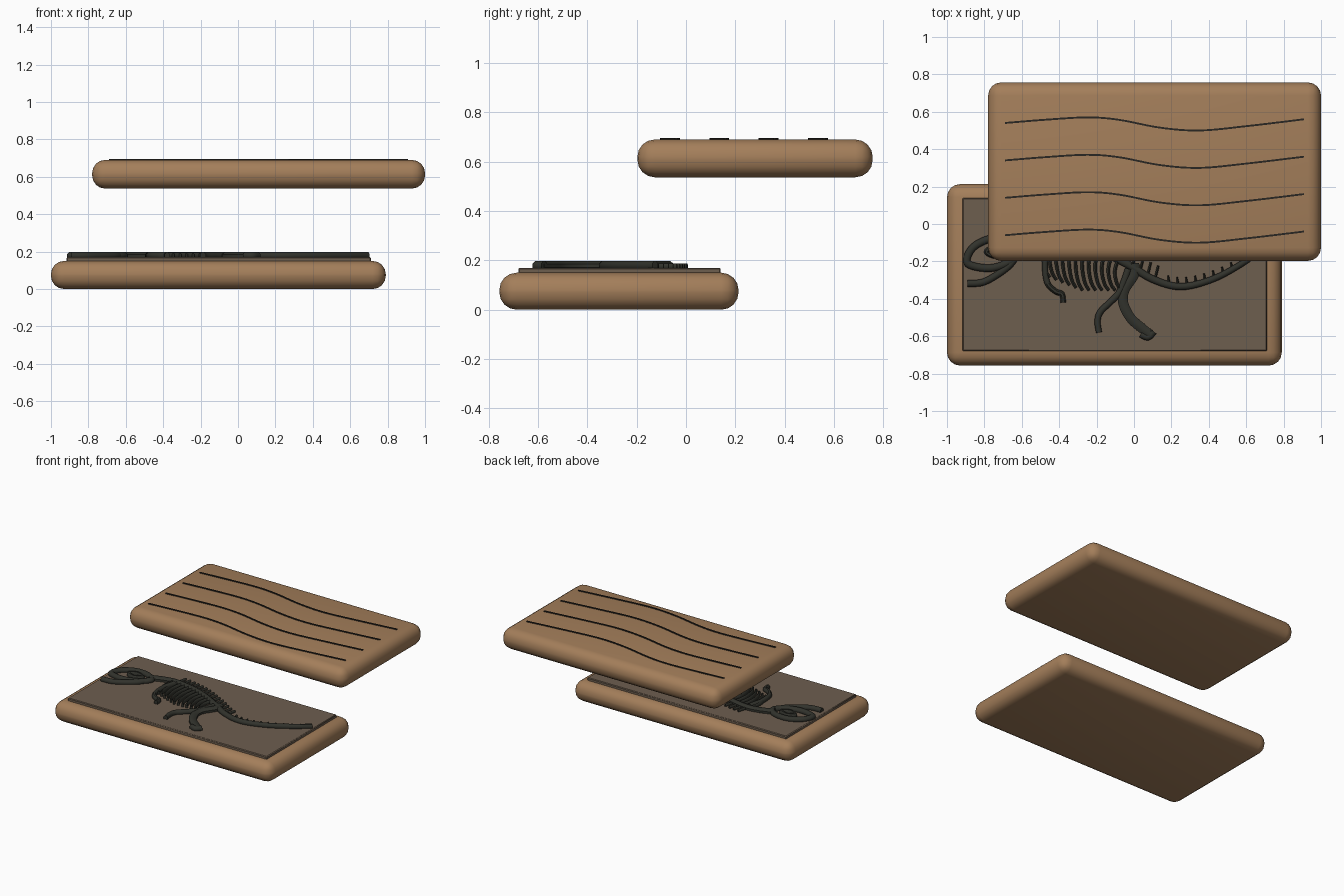
import bpy, bmesh, math
from mathutils import Vector

if "Cube" in bpy.data.objects:
    bpy.data.objects.remove(bpy.data.objects["Cube"])


def material(name, rgb):
    m = bpy.data.materials.new(name)
    m.diffuse_color = (*rgb, 1)
    m.use_nodes = True
    m.node_tree.nodes["Principled BSDF"].inputs["Base Color"].default_value = m.diffuse_color
    return m


SAND = material("sandstone", (0.37, 0.21, 0.103))
BED = material("dark_bed", (0.155, 0.112, 0.078))
BONE = material("dark_bone", (0.031, 0.032, 0.025))
GROOVE = material("groove", (0.022, 0.019, 0.016))


def finish(bm, name, mat, angle=40):
    bmesh.ops.recalc_face_normals(bm, faces=bm.faces)
    me = bpy.data.meshes.new(name)
    bm.to_mesh(me)
    bm.free()
    me.materials.append(mat)
    ob = bpy.data.objects.new(name, me)
    bpy.context.collection.objects.link(ob)
    bpy.ops.object.select_all(action='DESELECT')
    ob.select_set(True)
    bpy.context.view_layer.objects.active = ob
    bpy.ops.object.shade_smooth_by_angle(angle=math.radians(angle))
    return ob


def box(name, lo, hi, mat, bevel=0, segments=4):
    bm = bmesh.new()
    bmesh.ops.create_cube(bm, size=1)
    for v in bm.verts:
        v.co = [(a + b) / 2 + c * (b - a) for a, b, c in zip(lo, hi, v.co)]
    if bevel:
        bmesh.ops.bevel(bm, geom=bm.edges[:], offset=bevel, segments=segments,
                        profile=0.5, affect='EDGES')
    return finish(bm, name, mat)


def smooth_path(pts, closed=False, steps=6):
    """Catmull-Rom points through a short list of xy points."""
    p = [Vector(q) for q in pts]
    n = len(p)
    out = []
    for i in range(n if closed else n - 1):
        if closed:
            a, b, c, d = (p[(i + k) % n] for k in (-1, 0, 1, 2))
        else:
            a, b, c, d = p[max(i - 1, 0)], p[i], p[i + 1], p[min(i + 2, n - 1)]
        for s in range(steps):
            t = s / steps
            out.append(0.5 * (2 * b + (c - a) * t + (2 * a - 5 * b + 4 * c - d) * t * t
                              + (3 * b - a - 3 * c + d) * t ** 3))
    if not closed:
        out.append(p[-1])
    return out


def add_tube(bm, pts, r0, r1, z=0.178, half=0.02, closed=False, sides=8, steps=6):
    """Flattened tapering tube along an xy path."""
    path = smooth_path(pts, closed, steps)
    n = len(path)
    rings = []
    for i, p in enumerate(path):
        a = path[i - 1] if closed or i else p
        b = path[(i + 1) % n] if closed or i < n - 1 else p
        d = (b - a).normalized()
        r = r0 + (r1 - r0) * i / (n - 1)
        ring = []
        for k in range(sides):
            g = 2 * math.pi * (k + 0.5) / sides
            w = r * math.cos(g)
            ring.append(bm.verts.new((p.x - d.y * w, p.y + d.x * w, z + half * math.sin(g))))
        rings.append(ring)
    for i in range(n if closed else n - 1):
        a, b = rings[i], rings[(i + 1) % n]
        for k in range(sides):
            j = (k + 1) % sides
            bm.faces.new((a[k], a[j], b[j], b[k]))
    if not closed:
        bm.faces.new(rings[0])
        bm.faces.new(rings[-1])


def tubes(name, *items):
    bm = bmesh.new()
    for pts, r0, r1, kw in items:
        add_tube(bm, pts, r0, r1, **kw)
    return finish(bm, name, BONE, 50)


# Two rounded stone slabs and the exposed bed
box("lower_slab", (-1, -0.757, 0), (0.79, 0.213, 0.15), SAND, 0.07)
box("upper_slab", (-0.78, -0.197, 0.537), (1, 0.757, 0.69), SAND, 0.07)
box("exposed_bed", (-0.917, -0.68, 0.14), (0.71, 0.14, 0.17), BED, 0.005, 1)

# Wavy grooves on the upper slab, as thin raised strips
for n in range(4):
    y = -0.065 + 0.2 * n
    wave = smooth_path([(-0.69, y + 0.005), (-0.48, y + 0.022), (-0.25, y + 0.035),
                        (-0.08, y + 0.022), (0.14, y - 0.02), (0.35, y - 0.035),
                        (0.6, y - 0.012), (0.91, y + 0.025)])
    bm = bmesh.new()
    rows = [[bm.verts.new((p.x, p.y + s * 0.005, z))
             for s, z in ((-1, 0.688), (1, 0.688), (1, 0.696), (-1, 0.696))] for p in wave]
    for a, b in zip(rows, rows[1:]):
        for k in range(4):
            j = (k + 1) % 4
            bm.faces.new((a[k], a[j], b[j], b[k]))
    bm.faces.new(rows[0])
    bm.faces.new(rows[-1])
    finish(bm, "wavy_groove_%d" % (n + 1), GROOVE)

# Backbone and tail
SPINE = [(-0.64, -0.12), (-0.54, -0.085), (-0.43, -0.075), (-0.23, -0.12), (-0.035, -0.215),
         (0.1, -0.295), (0.25, -0.335), (0.42, -0.295), (0.58, -0.21), (0.695, -0.125)]
spine = smooth_path(SPINE)


def spine_at(x):
    for a, b in zip(spine, spine[1:]):
        if a.x <= x <= b.x:
            return a.lerp(b, (x - a.x) / (b.x - a.x))
    return spine[-1]


tubes("backbone", (SPINE, 0.028, 0.016, {}))

# Ribs hang from the backbone, curling slightly at the tips
ribs = []
for i in range(12):
    x = -0.47 + 0.035 * i
    y = spine_at(x).y
    tip = -0.285 - 0.07 * min(1, i / 5)
    ribs.append(([(x, y), (x - 0.018, y * 0.6 + tip * 0.4), (x - 0.005, y * 0.2 + tip * 0.8),
                  (x + 0.02, tip)], 0.011, 0.009, dict(half=0.016, sides=6, steps=3)))
tubes("ribs", *ribs)

# Upright back spines, then shorter ones along the tail
spines = []
for i in range(15):
    x = -0.44 + 0.04 * i
    y = spine_at(x).y
    spines.append(([(x - 0.005, y + 0.02), (x + 0.01, y + 0.08)], 0.008, 0.007,
                   dict(z=0.176, half=0.012, sides=6, steps=1)))
for i in range(10):
    x = 0.19 + 0.048 * i
    y = spine_at(x).y
    spines.append(([(x, y), (x - 0.008, y + 0.052 - 0.002 * i)], 0.009, 0.005,
                   dict(z=0.176, half=0.012, sides=6, steps=1)))
tubes("back_spines", *spines)

# Skull outline, eye socket and jaws
tubes("skull",
      ([(-0.895, -0.195), (-0.86, -0.125), (-0.77, -0.08), (-0.67, -0.09), (-0.61, -0.14),
        (-0.66, -0.2), (-0.76, -0.235), (-0.86, -0.225)], 0.022, 0.022, dict(closed=True)),
      ([(-0.79, -0.15), (-0.74, -0.12), (-0.68, -0.145), (-0.73, -0.175)],
       0.014, 0.014, dict(closed=True)))
tubes("lower_jaw",
      ([(-0.89, -0.318), (-0.81, -0.312), (-0.73, -0.27), (-0.66, -0.215), (-0.62, -0.15)],
       0.02, 0.02, {}))

# Limbs
tubes("front_limb",
      ([(-0.45, -0.1), (-0.475, -0.2), (-0.465, -0.31), (-0.42, -0.36), (-0.385, -0.375),
        (-0.378, -0.42)], 0.018, 0.015, {}))
tubes("near_hind_leg",
      ([(0.0, -0.21), (0.0, -0.27), (-0.05, -0.35), (-0.058, -0.42), (-0.02, -0.5),
        (0.04, -0.555), (0.09, -0.595)], 0.03, 0.028, {}),
      ([(0.035, -0.59), (0.075, -0.605), (0.105, -0.575)], 0.018, 0.02, {}))
tubes("far_hind_leg",
      ([(-0.03, -0.24), (-0.075, -0.36), (-0.13, -0.42), (-0.18, -0.47), (-0.195, -0.52),
        (-0.187, -0.58)], 0.02, 0.017, {}))
